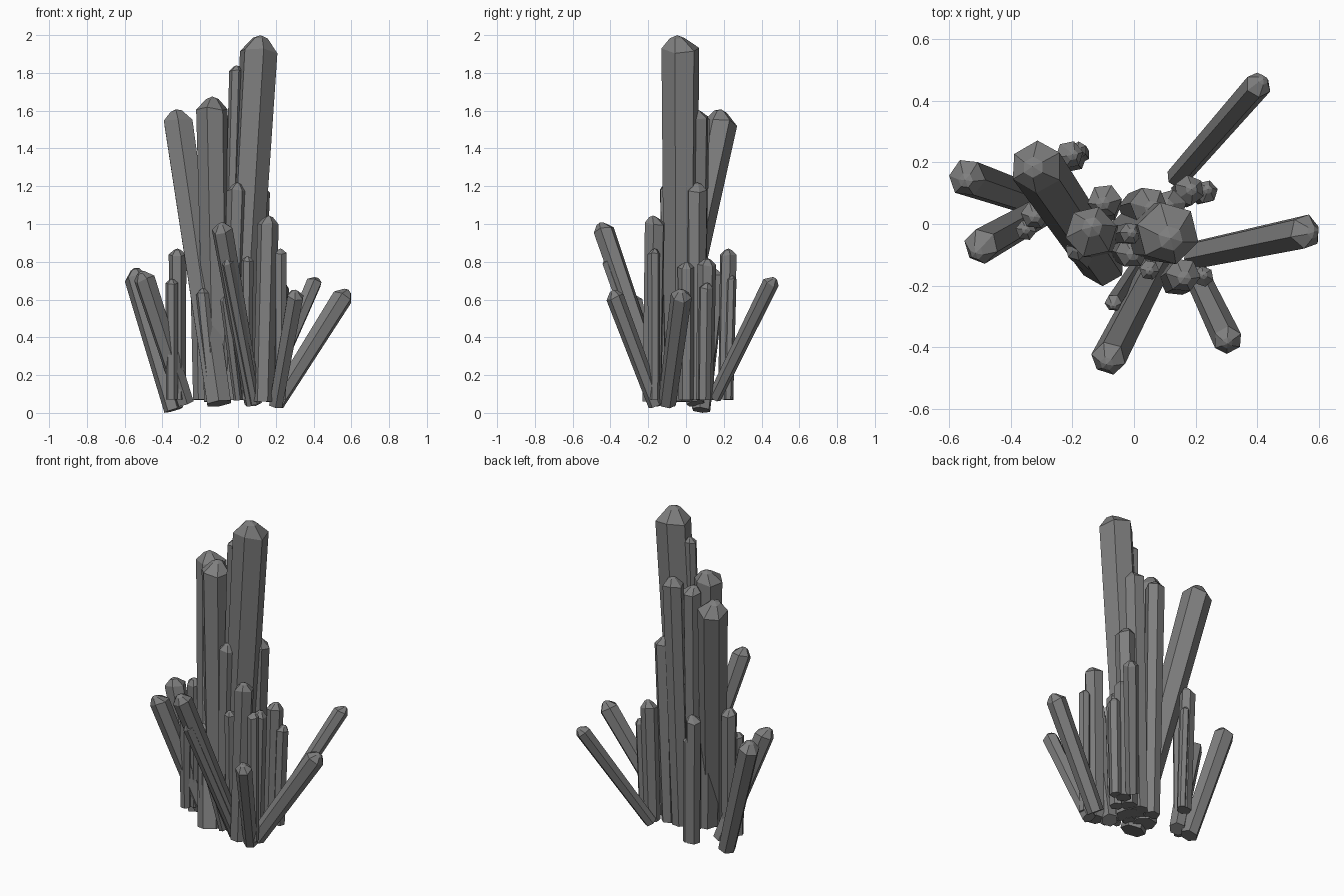
import bpy, bmesh, math, random
from mathutils import Vector

random.seed(4)
cube = bpy.data.objects.get("Cube")
if cube:
    bpy.data.objects.remove(cube, do_unlink=True)

stone = bpy.data.materials.new("grey_stone")
stone.use_nodes = True
grey = (0.21, 0.21, 0.21, 1)
stone.diffuse_color = grey
stone.node_tree.nodes["Principled BSDF"].inputs["Base Color"].default_value = grey


def crystal(name, base, tip, radius, taper=0.84, sides=6):
    """Six-sided shaft widening upwards, closed by a blunt off-centre point."""
    base, tip = Vector(base), Vector(tip)
    axis = tip - base
    length = axis.length
    turn = axis.to_track_quat('Z', 'Y')
    start = random.uniform(0, math.pi / 3)
    shift = Vector((random.uniform(-1, 1), random.uniform(-1, 1), 0)) * radius * 0.2
    bm = bmesh.new()

    def ring(r, height, uneven=0, offset=Vector()):
        verts = []
        for i in range(sides):
            a = start + math.tau * i / sides
            h = height + uneven * math.cos(a * 2)
            p = Vector((r * math.cos(a), r * math.sin(a), h)) + offset
            verts.append(bm.verts.new(base + turn @ p))
        return verts

    def bridge(lower, upper):
        for i in range(sides):
            j = (i + 1) % sides
            bm.faces.new((lower[i], lower[j], upper[j], upper[i]))

    foot = ring(radius * taper, 0)
    shoulder = ring(radius, length - radius * 0.78, radius * 0.12)
    crown = ring(radius * 0.4, length - radius * 0.16, 0, shift)
    apex = bm.verts.new(tip + turn @ shift)
    bm.faces.new(foot[::-1])
    bridge(foot, shoulder)
    bridge(shoulder, crown)
    for i in range(sides):
        bm.faces.new((crown[i], crown[(i + 1) % sides], apex))
    mesh = bpy.data.meshes.new(name)
    bm.to_mesh(mesh)
    bm.free()
    mesh.materials.append(stone)
    bpy.context.collection.objects.link(bpy.data.objects.new(name, mesh))


def upright(name, x, y, top, radius, lean=0.02):
    """Nearly vertical crystal, its foot drawn slightly towards the middle."""
    foot = Vector((x, y, 0)) * (1 - lean / math.hypot(x, y))
    crystal(name, (foot.x, foot.y, 0.07), (x, y, top), radius, taper=0.92)


# Tall central crystals
crystal("main_spire", (0.0, -0.03, 0.07), (0.115, -0.03, 2.0), 0.103)
crystal("middle_spire", (-0.11, -0.04, 0.06), (-0.14, -0.025, 1.675), 0.085)
crystal("leaning_spire", (-0.1, -0.13, 0.05), (-0.325, 0.2, 1.605), 0.087)
crystal("slim_spire", (-0.06, -0.04, 0.07), (-0.01, -0.03, 1.84), 0.036)
crystal("rear_left_spire", (0.0, 0.05, 0.07), (0.05, 0.06, 1.61), 0.062)
crystal("rear_right_spire", (-0.09, 0.05, 0.07), (-0.095, 0.075, 1.6), 0.056)
crystal("front_column", (-0.04, -0.08, 0.07), (-0.005, -0.09, 1.22), 0.054)
crystal("side_column", (0.08, 0.05, 0.07), (0.115, 0.055, 1.22), 0.058)

# Upright crystals around the middle
crystal("front_left_column", (0.135, -0.18, 0.06), (0.16, -0.165, 1.045), 0.057, taper=0.95)
upright("front_left_sliver", 0.225, -0.17, 0.87, 0.034, lean=0)
upright("rear_right_column", -0.21, 0.225, 0.87, 0.046)
upright("rear_right_sliver", -0.18, 0.24, 0.73, 0.028)
upright("right_column", -0.32, 0.03, 0.87, 0.047, lean=0)
upright("right_sliver", -0.35, -0.02, 0.71, 0.034, lean=0)
upright("left_column", 0.18, 0.11, 0.82, 0.05)
upright("left_sliver", 0.235, 0.105, 0.69, 0.038)
upright("inner_column", 0.15, 0.0, 0.8, 0.044)
upright("inner_sliver", 0.05, -0.15, 0.83, 0.033)
crystal("front_right_sliver", (-0.13, -0.14, 0.07), (-0.19, -0.08, 0.66), 0.036)

# Outward-leaning crystals
crystal("front_shard", (0.08, -0.12, 0.05), (-0.09, -0.45, 1.01), 0.057)
crystal("front_shard_twin", (0.09, -0.15, 0.05), (-0.06, -0.42, 0.82), 0.034)
crystal("front_shard_bud", (0.0, -0.15, 0.07), (-0.07, -0.26, 0.62), 0.028)
crystal("front_left_shard", (0.2, -0.16, 0.04), (0.31, -0.39, 0.65), 0.048)
crystal("left_shard", (0.2, -0.1, 0.05), (0.58, -0.02, 0.655), 0.057)
crystal("rear_left_shard", (0.14, 0.15, 0.08), (0.415, 0.465, 0.72), 0.044)
crystal("right_shard", (-0.34, 0.08, 0.015), (-0.555, 0.155, 0.765), 0.062)
crystal("right_front_shard", (-0.28, 0.05, 0.05), (-0.51, -0.08, 0.755), 0.058)
